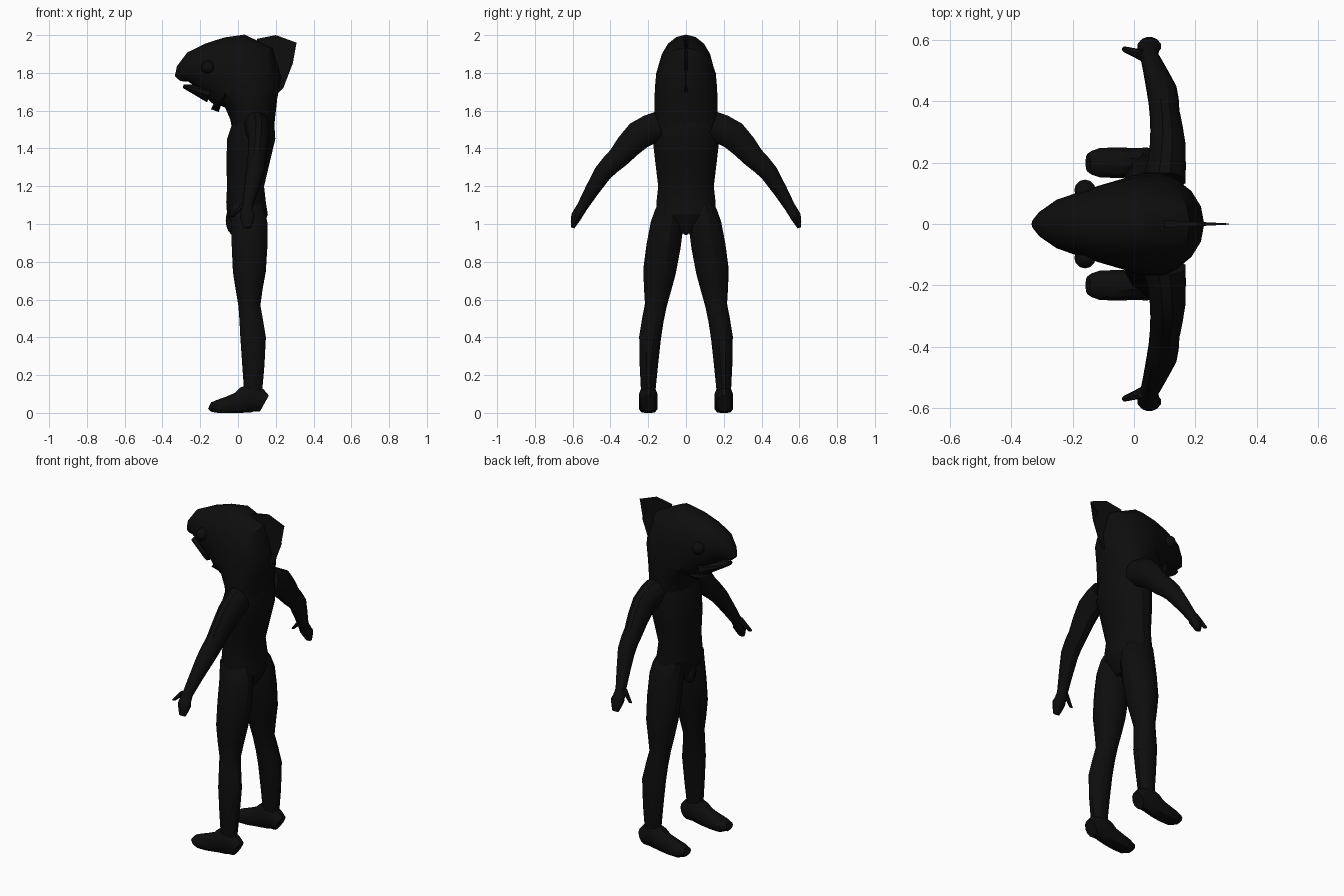
import bpy
import bmesh
import math
from mathutils import Vector

cube = bpy.data.objects.get("Cube")
if cube:
    bpy.data.objects.remove(cube)

black = bpy.data.materials.new("matte_black")
black.use_nodes = True
black.diffuse_color = (.004, .004, .004, 1)
shader = black.node_tree.nodes["Principled BSDF"]
shader.inputs["Base Color"].default_value = black.diffuse_color
shader.inputs["Roughness"].default_value = .9

DEPTH = Vector((1, 0, 0))
WIDTH = Vector((0, 1, 0))


def finish(name, bm, paired=False):
    """Turn the bmesh into a shaded object, mirrored for paired parts."""
    bmesh.ops.recalc_face_normals(bm, faces=bm.faces)
    mesh = bpy.data.meshes.new(name)
    bm.to_mesh(mesh)
    bm.free()
    mesh.materials.append(black)
    part = bpy.data.objects.new(name, mesh)
    bpy.context.collection.objects.link(part)
    bpy.ops.object.select_all(action="DESELECT")
    part.select_set(True)
    bpy.context.view_layer.objects.active = part
    bpy.ops.object.shade_smooth_by_angle(angle=math.radians(30))
    if paired:
        mirror = part.modifiers.new("other_side", "MIRROR")
        mirror.use_axis = (False, True, False)


def with_midpoints(stations):
    """Add a smoothly curved station between each neighbouring pair."""
    rows = [Vector(station) for station in stations]
    padded = [rows[0]] + rows + [rows[-1]]
    result = []
    for before, start, end, after in zip(padded, rows, rows[1:], padded[3:]):
        result += [start, (9 * (start + end) - before - after) / 16]
    return result + [rows[-1]]


def loft(name, stations, across=DEPTH, sides=12, paired=False):
    """Skin ovals along a path: x, y, z, radius across, radius of thickness."""
    bm = bmesh.new()
    rows = with_midpoints(stations)
    centres = [Vector(row[:3]) for row in rows]
    last = len(rows) - 1
    rings = []
    for i, row in enumerate(rows):
        travel = centres[min(i + 1, last)] - centres[max(i - 1, 0)]
        thick = travel.cross(across).normalized()
        ring = []
        for k in range(sides):
            angle = math.tau * (k + .5) / sides
            point = (centres[i] + across * row[3] * math.cos(angle)
                     + thick * row[4] * math.sin(angle))
            point.z = max(point.z, 0)
            ring.append(bm.verts.new(point))
        rings.append(ring)
    for lower, upper in zip(rings, rings[1:]):
        for k in range(sides):
            bm.faces.new((lower[k - 1], lower[k], upper[k], upper[k - 1]))
    bm.faces.new(rings[0])
    bm.faces.new(rings[-1])
    finish(name, bm, paired)


def ball(name, centre, radii, paired=False):
    bm = bmesh.new()
    bmesh.ops.create_uvsphere(bm, u_segments=12, v_segments=8, radius=1)
    bmesh.ops.scale(bm, verts=bm.verts, vec=radii)
    bmesh.ops.translate(bm, verts=bm.verts, vec=centre)
    finish(name, bm, paired)


# Torso from crotch to shoulders
loft("torso", [
    (.06, 0, .95, .05, .06),
    (.05, 0, 1.05, .11, .16),
    (.04, 0, 1.2, .1, .15),
    (.07, 0, 1.45, .13, .18),
    (.09, 0, 1.6, .09, .16),
], sides=16)
ball("groin", (-.02, 0, 1.02), (.045, .03, .08))

# Legs: ankle, calf, knee, thigh, hip
loft("legs", [
    (.08, .2, .12, .05, .04),
    (.08, .19, .4, .07, .06),
    (.06, .16, .57, .06, .06),
    (.06, .14, .75, .09, .09),
    (.06, .1, 1, .1, .09),
    (.04, .09, 1.1, .09, .06),
], paired=True)

# Feet: toe, ball, instep, ankle, heel
loft("feet", [
    (-.15, .2, .04, .03, .02),
    (-.11, .2, .03, .05, .04),
    (0, .2, .05, .05, .06),
    (.07, .2, .08, .05, .08),
    (.14, .2, .05, .04, .05),
], across=WIDTH, paired=True)

# Arms: shoulder, upper arm, elbow, forearm, wrist, palm, fingertips
loft("arms", [
    (.1, .14, 1.52, .07, .08),
    (.11, .25, 1.47, .06, .08),
    (.1, .36, 1.35, .05, .06),
    (.09, .44, 1.27, .05, .05),
    (.05, .55, 1.09, .03, .03),
    (.05, .58, 1.04, .04, .03),
    (.05, .6, .98, .02, .01),
], paired=True)
loft("thumbs", [
    (.03, .55, 1.1, .02, .02),
    (-.03, .57, 1.04, .01, .01),
], sides=8, paired=True)

# Fish head, curving from the snout back and down to the neck
loft("head", [
    (-.32, 0, 1.77, .02, .02),
    (-.25, 0, 1.82, .08, .09),
    (-.1, 0, 1.81, .13, .18),
    (.02, 0, 1.77, .16, .23),
    (.07, 0, 1.64, .17, .14),
    (.08, 0, 1.5, .17, .11),
], across=WIDTH, sides=18)
loft("lower_jaw", [
    (-.29, 0, 1.73, .03, .01),
    (-.15, 0, 1.69, .1, .05),
], across=WIDTH)
ball("eyes", (-.16, .11, 1.83), (.035, .035, .035), paired=True)

# Thin swept fin on the back of the head, tapering rearward
outline = [(.1, 1.98), (.2, 2), (.31, 1.96), (.26, 1.91),
           (.29, 1.85), (.24, 1.72), (.18, 1.66)]
bm = bmesh.new()
near, far = [[bm.verts.new((x, side * (.35 - x) / 20, z)) for x, z in outline]
             for side in (-1, 1)]
bm.faces.new(near)
bm.faces.new(far)
for k in range(len(outline)):
    bm.faces.new((near[k - 1], near[k], far[k], far[k - 1]))
bmesh.ops.triangulate(bm, faces=[f for f in bm.faces if len(f.verts) > 4])
finish("head_fin", bm)
